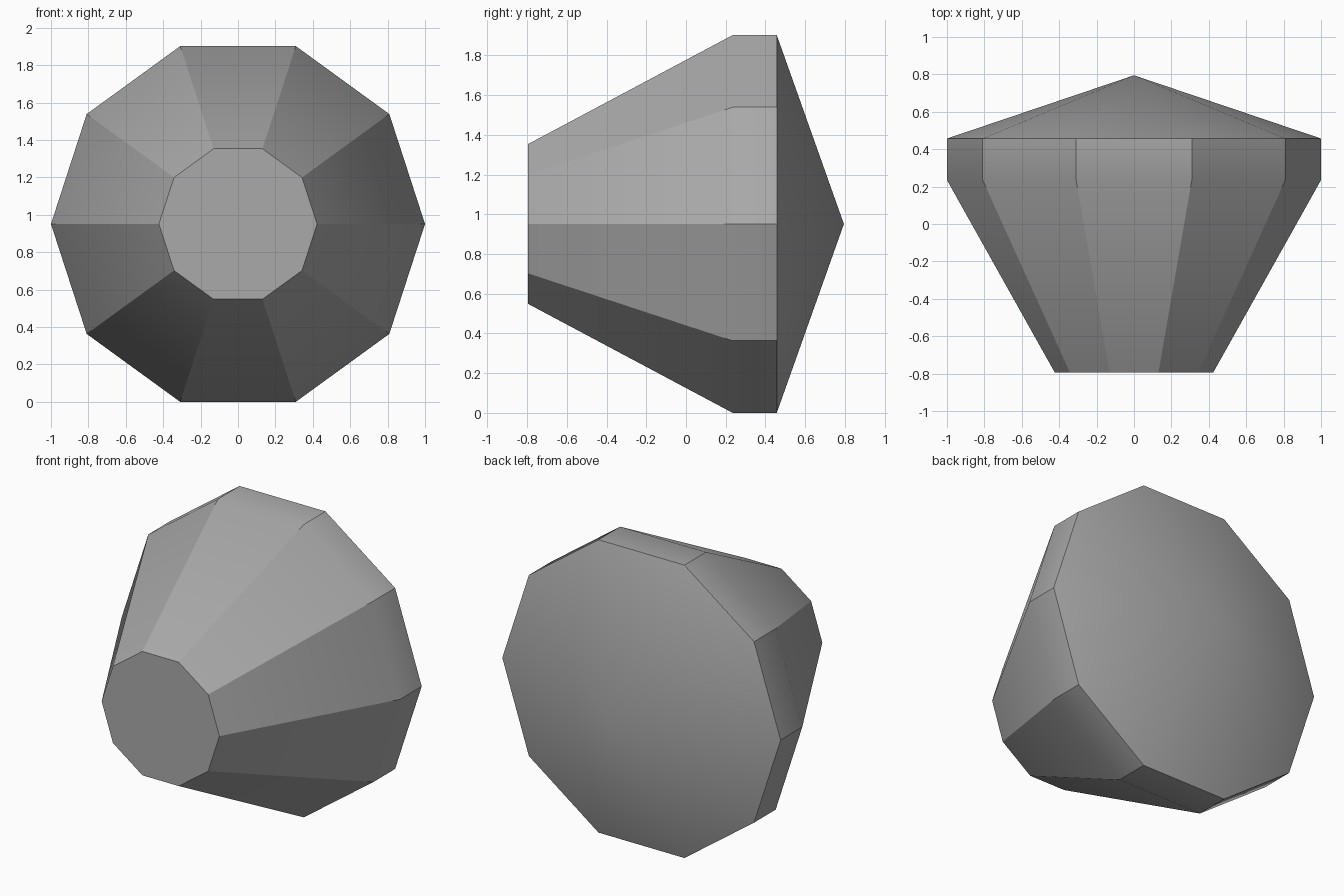
import bpy
import bmesh
from math import cos, sin, tau, radians

cube = bpy.data.objects.get("Cube")
if cube:
    bpy.data.objects.remove(cube, do_unlink=True)

SIDES = 10
CENTRE_Z = sin(tau * 0.3)  # stands on its lowest flat side

# Plain grey material
grey = bpy.data.materials.new("grey")
grey.use_nodes = True
colour = (0.4, 0.4, 0.4, 1)
grey.diffuse_color = colour
grey.node_tree.nodes["Principled BSDF"].inputs["Base Color"].default_value = colour

# Cut gem: flat front, tapered crown, straight girdle, pointed back
bm = bmesh.new()


def ring(y, radius):
    return [bm.verts.new((radius * cos(tau * i / SIDES), y,
                          CENTRE_Z + radius * sin(tau * i / SIDES)))
            for i in range(SIDES)]


rings = [ring(y, r) for y, r in ((-0.795, 0.423), (0.235, 1), (0.457, 1))]
apex = bm.verts.new((0, 0.795, CENTRE_Z))

bm.faces.new(rings[0])
for i in range(SIDES):
    j = (i + 1) % SIDES
    for a, b in zip(rings, rings[1:]):
        bm.faces.new((a[i], a[j], b[j], b[i]))
    bm.faces.new((rings[-1][i], rings[-1][j], apex))
bmesh.ops.recalc_face_normals(bm, faces=bm.faces)

mesh = bpy.data.meshes.new("gem")
bm.to_mesh(mesh)
bm.free()
mesh.materials.append(grey)
gem = bpy.data.objects.new("gem", mesh)
bpy.context.collection.objects.link(gem)

# Soft girdle and back, crisp facets
bpy.ops.object.select_all(action='DESELECT')
gem.select_set(True)
bpy.context.view_layer.objects.active = gem
bpy.ops.object.shade_smooth_by_angle(angle=radians(30))
